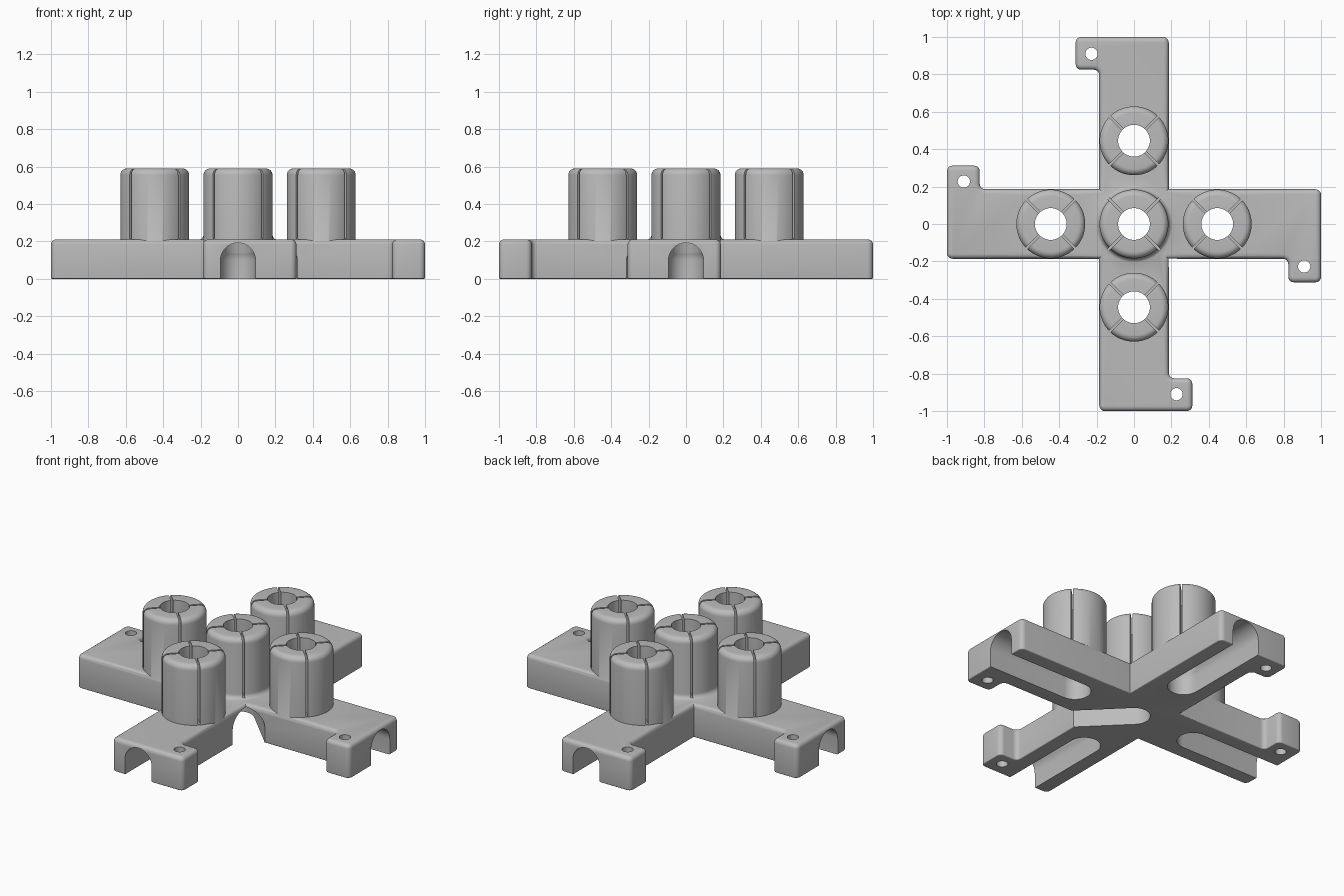
import bpy, bmesh, math
from mathutils import Matrix, Vector

if "Cube" in bpy.data.objects:
    bpy.data.objects.remove(bpy.data.objects["Cube"])

HALF, EAR, EAR_IN, TOP = 0.186, 0.312, 0.825, 0.21
TOWER_R, TOWER_TOP, BORE_R, CHANNEL_R = 0.184, 0.59, 0.085, 0.094
PITCH = 0.445
CENTRES = [(0, 0), (PITCH, 0), (-PITCH, 0), (0, PITCH), (0, -PITCH)]

grey = bpy.data.materials.new("plain grey")
grey.use_nodes = True
colour = (0.5, 0.5, 0.5, 1)
grey.diffuse_color = colour
grey.node_tree.nodes["Principled BSDF"].inputs["Base Color"].default_value = colour


def finish(bm, name):
    bmesh.ops.recalc_face_normals(bm, faces=bm.faces)
    mesh = bpy.data.meshes.new(name)
    bm.to_mesh(mesh)
    bm.free()
    mesh.materials.append(grey)
    obj = bpy.data.objects.new(name, mesh)
    bpy.context.collection.objects.link(obj)
    return obj


def lathe(bm, profile, x, y, steps=64):
    """Closed solid from (radius, height) points, bottom to top."""
    rings = []
    for r, z in profile:
        rings.append([bm.verts.new((x + r * math.cos(math.tau * i / steps),
                                    y + r * math.sin(math.tau * i / steps), z))
                      for i in range(steps)])
    for low, high in zip(rings, rings[1:]):
        for i in range(steps):
            j = (i + 1) % steps
            bm.faces.new((low[i], low[j], high[j], high[i]))
    bm.faces.new(rings[0][::-1])
    bm.faces.new(rings[-1])


def combine(target, other, operation):
    mod = target.modifiers.new(operation, "BOOLEAN")
    mod.operation, mod.solver, mod.object = operation, "EXACT", other
    bpy.context.view_layer.objects.active = target
    bpy.ops.object.modifier_apply(modifier=mod.name)
    bpy.data.objects.remove(other)


# Cross-shaped base with four mounting ears
half = [(HALF, HALF), (1, HALF), (1, -EAR), (EAR_IN, -EAR), (EAR_IN, -HALF),
        (HALF, -HALF), (HALF, -EAR_IN), (EAR, -EAR_IN), (EAR, -1), (-HALF, -1)]
outline = half + [(-x, -y) for x, y in half]
bm = bmesh.new()
floor = bm.faces.new([bm.verts.new((x, y, 0)) for x, y in outline])
walls = bmesh.ops.extrude_face_region(bm, geom=[floor])["geom"]
bmesh.ops.translate(bm, vec=(0, 0, TOP),
                    verts=[v for v in walls if isinstance(v, bmesh.types.BMVert)])
bmesh.ops.recalc_face_normals(bm, faces=bm.faces)
upright = [e for e in bm.edges
           if abs(e.verts[0].co.z - e.verts[1].co.z) > 0.1
           and max(abs(e.verts[0].co.x), abs(e.verts[0].co.y)) > 0.3]
bmesh.ops.bevel(bm, geom=upright, offset=0.03, segments=5, profile=0.5, affect="EDGES")
for height, size in ((TOP, 0.025), (0, 0.006)):
    rim = [e for e in bm.edges if all(abs(v.co.z - height) < 0.001 for v in e.verts)]
    bmesh.ops.bevel(bm, geom=rim, offset=size, segments=4, profile=0.5, affect="EDGES")
base = finish(bm, "cross_base_with_sockets")

# Round towers with softened tops, the middle one flared at its foot
bm = bmesh.new()
soft = 0.035
arc = [math.radians(a) for a in range(0, 91, 15)]
crown = [(TOWER_R - soft + soft * math.cos(a), TOWER_TOP - soft + soft * math.sin(a)) for a in arc]
flare = 0.03
foot = [(TOWER_R + flare - flare * math.sin(a), TOP - 0.002 + flare - flare * math.cos(a)) for a in arc]
for x, y in CENTRES:
    start = foot if (x, y) == (0, 0) else []
    lathe(bm, [(start[0][0] if start else TOWER_R, 0.15)] + start + crown, x, y)
combine(base, finish(bm, "towers"), "UNION")

# Rounded cable channels under each arm, and one out through an inner corner
bm = bmesh.new()
runs = [(Vector((x, y, 0)), Vector((x, y, 0)) * 3) for x, y in CENTRES[1:]]
runs.append((Vector((0, 0, 0)), Vector((0.45, -0.45, 0))))
for start, end in runs:
    verts = []
    for spot in (start, end):
        for z in (-0.2, 0.098):
            ball = bmesh.ops.create_uvsphere(
                bm, u_segments=32, v_segments=16, radius=CHANNEL_R,
                matrix=Matrix.Translation(spot + Vector((0, 0, z))))
            verts += ball["verts"]
    bmesh.ops.delete(bm, geom=list({f for v in verts for f in v.link_faces}), context="FACES_ONLY")
    bmesh.ops.delete(bm, geom=list({e for v in verts for e in v.link_edges}), context="EDGES_FACES")
    hull = bmesh.ops.convex_hull(bm, input=verts)
    inside = [v for v in hull["geom_interior"] if isinstance(v, bmesh.types.BMVert)]
    bmesh.ops.delete(bm, geom=inside, context="VERTS")
combine(base, finish(bm, "channels"), "DIFFERENCE")

# Tower bores and ear screw holes
bm = bmesh.new()
for x, y in CENTRES:
    lathe(bm, [(BORE_R, -0.1), (BORE_R, 0.8)], x, y, 48)
for x, y in [(0.91, -0.227), (0.227, -0.91), (-0.91, 0.227), (-0.227, 0.91)]:
    lathe(bm, [(0.033, -0.1), (0.033, 0.4)], x, y, 24)
combine(base, finish(bm, "bores"), "DIFFERENCE")

# Diagonal slits splitting each tower into four springy fingers
for turn in (45, 135):
    bm = bmesh.new()
    for x, y in CENTRES:
        bmesh.ops.create_cube(bm, matrix=Matrix.Translation((x, y, 0.465))
                              @ Matrix.Rotation(math.radians(turn), 4, "Z")
                              @ Matrix.Diagonal((0.44, 0.012, 0.5, 1)))
    combine(base, finish(bm, "slits"), "DIFFERENCE")

bpy.ops.object.select_all(action="DESELECT")
base.select_set(True)
bpy.context.view_layer.objects.active = base
bpy.ops.object.shade_smooth_by_angle(angle=math.radians(35))
